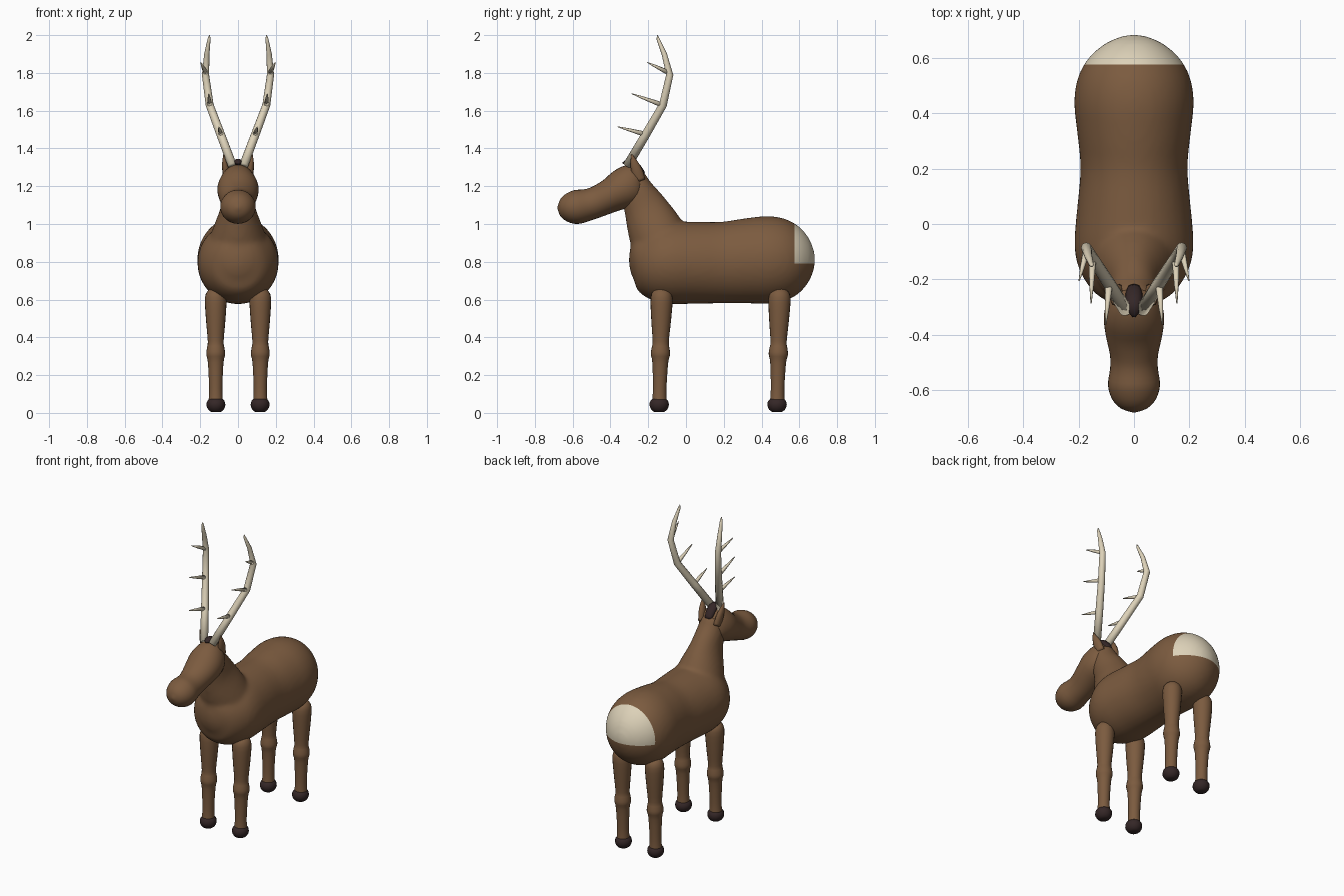
import bpy, bmesh, math
from mathutils import Vector


def material(name, rgb):
    m = bpy.data.materials.new(name)
    m.diffuse_color = (*rgb, 1)
    return m


BROWN = material("brown fur", (0.2, 0.105, 0.05))
CREAM = material("cream rump", (0.72, 0.64, 0.48))
ANTLER = material("pale antler", (0.72, 0.64, 0.48))
DARK = material("dark hoof", (0.035, 0.02, 0.02))


def smooth_rings(rings, sub):
    """Catmull-Rom interpolation of all ring values."""
    out = []
    n = len(rings)
    for i in range(n - 1):
        a, b, c, d = (rings[min(max(k, 0), n - 1)] for k in (i - 1, i, i + 1, i + 2))
        for s in range(sub):
            t = s / sub
            out.append([0.5 * (2 * q + (r - p) * t + (2 * p - 5 * q + 4 * r - w) * t * t
                               + (3 * q - p - 3 * r + w) * t ** 3)
                        for p, q, r, w in zip(a, b, c, d)])
    return out + [list(rings[-1])]


def loft(name, rings, mat, sides=24, sub=3):
    """Skin elliptical rings (x, y, z, side radius, other radius) along a path."""
    rings = smooth_rings(rings, sub)
    pts = [Vector(r[:3]) for r in rings]
    bm = bmesh.new()
    loops = []
    for i, r in enumerate(rings):
        t = (pts[min(i + 1, len(pts) - 1)] - pts[max(i - 1, 0)]).normalized()
        s = Vector((1, 0, 0))
        s = (s - t * s.dot(t)).normalized()
        n = t.cross(s)
        ra, rb = max(r[3], 0.002), max(r[4], 0.002)
        loops.append([bm.verts.new(pts[i] + s * ra * math.cos(a) + n * rb * math.sin(a))
                      for a in (2 * math.pi * k / sides for k in range(sides))])
    for lo, hi in zip(loops, loops[1:]):
        for k in range(sides):
            j = (k + 1) % sides
            bm.faces.new((lo[k], lo[j], hi[j], hi[k]))
    bm.faces.new(loops[0])
    bm.faces.new(loops[-1])
    bmesh.ops.recalc_face_normals(bm, faces=bm.faces)
    me = bpy.data.meshes.new(name)
    bm.to_mesh(me)
    bm.free()
    me.materials.append(mat)
    for p in me.polygons:
        p.use_smooth = True
    ob = bpy.data.objects.new(name, me)
    bpy.context.collection.objects.link(ob)
    return ob


def mid(rows):
    return [(0, *r) for r in rows]


# Torso and neck, fused into one smooth skin
body = loft("body", mid([
    (-0.302, 0.81, 0.01, 0.01), (-0.29, 0.81, 0.07, 0.08), (-0.25, 0.81, 0.14, 0.15),
    (-0.17, 0.80, 0.195, 0.20), (-0.08, 0.795, 0.215, 0.218), (0.05, 0.795, 0.206, 0.217),
    (0.20, 0.796, 0.193, 0.216), (0.33, 0.805, 0.205, 0.226), (0.44, 0.81, 0.216, 0.232),
    (0.53, 0.81, 0.202, 0.215), (0.60, 0.81, 0.163, 0.175), (0.65, 0.81, 0.105, 0.115),
    (0.675, 0.81, 0.05, 0.055), (0.683, 0.81, 0.01, 0.01)]), BROWN, 40)
neck = loft("neck", mid([
    (-0.10, 0.80, 0.17, 0.15), (-0.125, 0.88, 0.165, 0.155), (-0.168, 0.98, 0.13, 0.145),
    (-0.215, 1.085, 0.092, 0.117), (-0.26, 1.18, 0.08, 0.088),
    (-0.285, 1.26, 0.065, 0.065)]), BROWN, 32)
bpy.ops.object.select_all(action='DESELECT')
neck.select_set(True)
body.select_set(True)
bpy.context.view_layer.objects.active = body
bpy.ops.object.join()
rm = body.modifiers.new("fuse", 'REMESH')
rm.mode = 'VOXEL'
rm.voxel_size = 0.013
sm = body.modifiers.new("soften", 'SMOOTH')
sm.iterations = 8
for name in ("fuse", "soften"):
    bpy.ops.object.modifier_apply(modifier=name)

# Cream rump patch, cut cleanly into the skin
me = body.data
me.materials.clear()
me.materials.append(BROWN)
me.materials.append(CREAM)
bm = bmesh.new()
bm.from_mesh(me)
for co, no in (((0, 0.575, 0), (0, 1, 0)), ((0, 0, 0.79), (0, 0, 1))):
    bmesh.ops.bisect_plane(bm, geom=bm.verts[:] + bm.edges[:] + bm.faces[:],
                           plane_co=co, plane_no=no)
for f in bm.faces:
    c = f.calc_center_median()
    f.smooth = True
    f.material_index = int(c.y > 0.575 and c.z > 0.79)
bm.to_mesh(me)
bm.free()

# Head with rounded muzzle
loft("head", mid([
    (-0.222, 1.235, 0.01, 0.01), (-0.235, 1.232, 0.055, 0.065), (-0.27, 1.222, 0.09, 0.1),
    (-0.33, 1.188, 0.109, 0.106), (-0.40, 1.15, 0.102, 0.09), (-0.47, 1.118, 0.087, 0.083),
    (-0.52, 1.102, 0.086, 0.084), (-0.58, 1.09, 0.094, 0.09), (-0.63, 1.087, 0.08, 0.075),
    (-0.665, 1.086, 0.048, 0.045), (-0.68, 1.086, 0.005, 0.005)]), BROWN, 32)

# Dark tuft between the antlers
loft("tuft", mid([
    (-0.335, 1.322, 0.006, 0.004), (-0.315, 1.326, 0.022, 0.014), (-0.285, 1.324, 0.028, 0.02),
    (-0.25, 1.29, 0.03, 0.02), (-0.228, 1.262, 0.022, 0.014)]), DARK, 12, 2)

LEG = [(0.658, 0.015), (0.65, 0.038), (0.61, 0.057), (0.50, 0.052), (0.38, 0.042),
       (0.345, 0.046), (0.31, 0.05), (0.265, 0.041), (0.13, 0.035), (0.06, 0.038)]
HOOF = [(0.004, 0.024), (0.016, 0.042), (0.042, 0.053), (0.066, 0.046), (0.078, 0.03)]
TINES = [((0.09, -0.215, 1.475), (0.102, -0.362, 1.515)),
         ((0.15, -0.125, 1.63), (0.155, -0.287, 1.69)),
         ((0.17, -0.09, 1.80), (0.198, -0.205, 1.856))]

for s, side in ((1, "left"), (-1, "right")):
    # Legs and hooves
    for place, y0, y1 in (("front", -0.142, -0.128), ("back", 0.482, 0.496)):
        loft(f"{place}_{side}_leg",
             [(s * 0.118, y0 + (y1 - y0) * z / 0.65, z, r, r * 1.02) for z, r in LEG], BROWN, 20)
        loft(f"{place}_{side}_hoof", [(s * 0.117, y0, z, r * 0.95, r) for z, r in HOOF],
             DARK, 14, 2)
    # Ears
    loft(f"{side}_ear", [(s * 0.055, -0.245, 1.23, 0.02, 0.03), (s * 0.063, -0.26, 1.28, 0.02, 0.03),
                         (s * 0.07, -0.275, 1.325, 0.014, 0.02),
                         (s * 0.076, -0.287, 1.368, 0.002, 0.003)], BROWN, 12)
    # Antler beam and tines
    loft(f"{side}_antler", [(s * x, y, z, r, r) for x, y, z, r in (
        (0.03, -0.31, 1.31, 0.024), (0.09, -0.215, 1.47, 0.023), (0.15, -0.122, 1.63, 0.021),
        (0.172, -0.086, 1.79, 0.019), (0.165, -0.115, 1.90, 0.014),
        (0.153, -0.148, 1.98, 0.008), (0.151, -0.152, 2.0, 0.002))], ANTLER, 12, 1)
    for i, (a, b) in enumerate(TINES):
        m = [p + (q - p) * 0.6 for p, q in zip(a, b)]
        loft(f"{side}_tine_{i + 1}", [(s * p[0], p[1], p[2], r, r) for p, r in (
            (a, 0.014), (m, 0.008), (b, 0.002))], ANTLER, 8, 1)
    # Nostrils
    loft(f"{side}_nostril", [(s * 0.035, -0.655, 1.10, 0.008, 0.008),
                             (s * 0.035, -0.667, 1.10, 0.006, 0.006)], BROWN, 8, 1)
